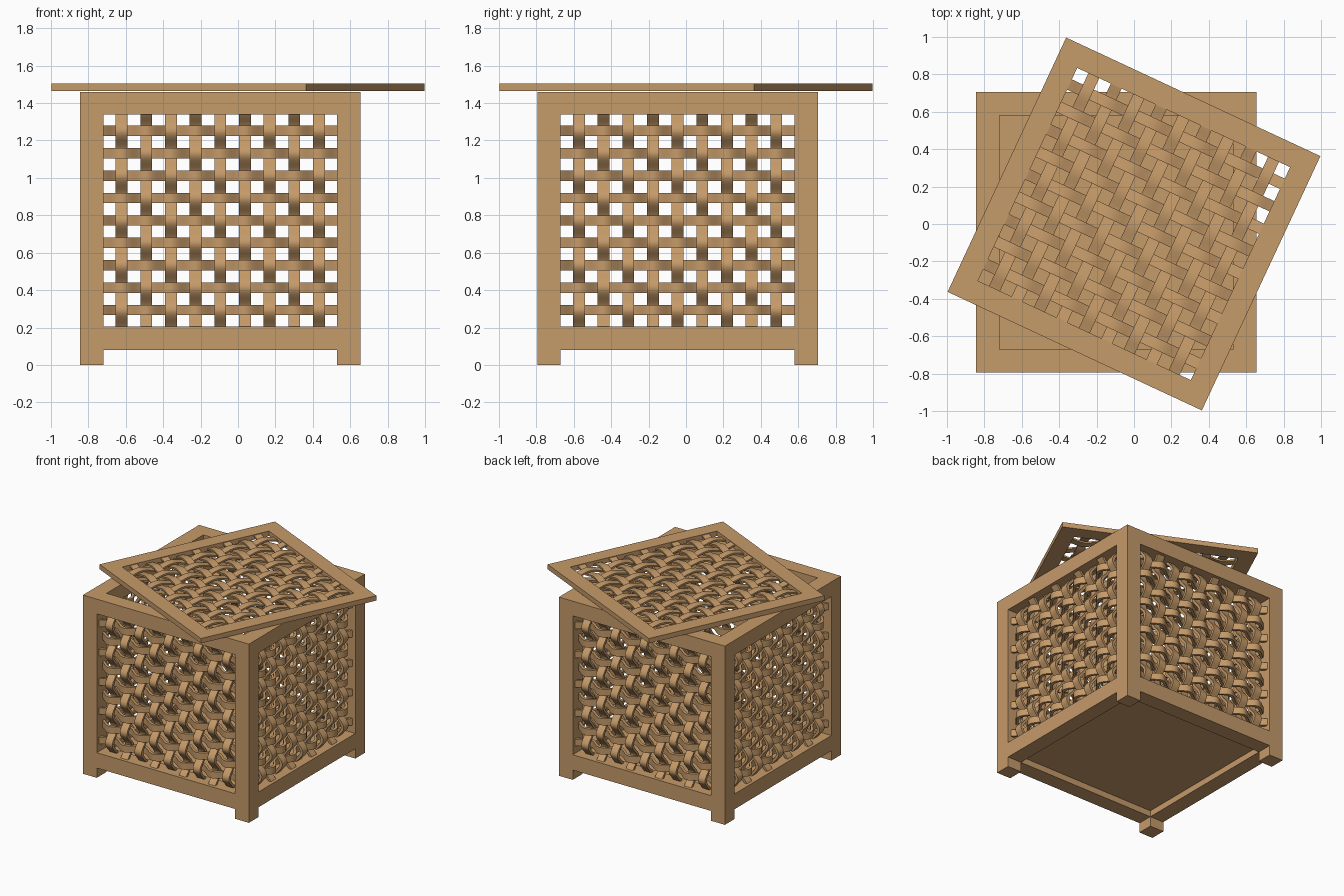
import bpy, bmesh, math
from mathutils import Matrix, Vector

if "Cube" in bpy.data.objects:
    bpy.data.objects.remove(bpy.data.objects["Cube"])

wood = bpy.data.materials.new("light_brown_wood")
wood.diffuse_color = (0.56, 0.325, 0.142, 1)
wood.use_nodes = True
wood.node_tree.nodes["Principled BSDF"].inputs["Base Color"].default_value = wood.diffuse_color

CX, CY = -0.095, -0.045      # basket centre
HALF, T = 0.75, 0.125        # half width, frame thickness
TOP = 1.46


def finish(name, bm, matrix=None, smooth=False):
    bmesh.ops.recalc_face_normals(bm, faces=bm.faces)
    me = bpy.data.meshes.new(name)
    bm.to_mesh(me)
    bm.free()
    if matrix is not None:
        me.transform(matrix)
    me.materials.append(wood)
    ob = bpy.data.objects.new(name, me)
    bpy.context.collection.objects.link(ob)
    if smooth:
        bpy.ops.object.select_all(action='DESELECT')
        ob.select_set(True)
        bpy.context.view_layer.objects.active = ob
        bpy.ops.object.shade_smooth_by_angle(angle=math.radians(35))
    return ob


def box(name, x0, x1, y0, y1, z0, z1, matrix=None):
    bm = bmesh.new()
    bmesh.ops.create_cube(bm, size=1)
    for v in bm.verts:
        v.co = Vector((x0 + (v.co.x + 0.5) * (x1 - x0),
                       y0 + (v.co.y + 0.5) * (y1 - y0),
                       z0 + (v.co.z + 0.5) * (z1 - z0)))
    return finish(name, bm, matrix)


def add_strip(bm, length, width, thick, wave, place):
    # rectangular section swept along a wavy path
    n = 72
    rings = []
    for k in range(n + 1):
        u = -length / 2 + length * k / n
        w = wave(u)
        rings.append([bm.verts.new(place(u, s * width / 2, w + d * thick / 2))
                      for s, d in ((-1, -1), (1, -1), (1, 1), (-1, 1))])
    for a, b in zip(rings, rings[1:]):
        for q in range(4):
            r = (q + 1) % 4
            bm.faces.new((a[q], a[r], b[r], b[q]))
    bm.faces.new(rings[0])
    bm.faces.new(rings[-1][::-1])


def weave(name, w, h, amp, thick, matrix):
    # plain weave of 9 x 9 strips in the local xy plane, z is outward
    su, sv = 0.1055 * w, 0.1055 * h
    bm = bmesh.new()
    for i in range(-4, 5):
        sign = (-1) ** i
        add_strip(bm, w + 0.02, 0.0485 * h, thick,
                  lambda u: -sign * amp * math.cos(math.pi * u / su),
                  lambda u, s, d: (u, i * sv + s, d))
        add_strip(bm, h + 0.02, 0.051 * w, thick,
                  lambda u: sign * amp * math.cos(math.pi * u / sv),
                  lambda u, s, d: (i * su + s, u, d))
    return finish(name, bm, matrix, True)


# four sides: leg, top rail, bottom rail and woven panel, turned about the centre
inner = HALF - T
for k, side in enumerate(("front", "right", "back", "left")):
    turn = Matrix.Translation((CX, CY, 0)) @ Matrix.Rotation(k * math.pi / 2, 4, 'Z')
    box(side + "_leg", inner, HALF, -HALF, -inner, 0, TOP, turn)
    box(side + "_top_rail", -inner, inner, -HALF, -inner, 1.34, TOP, turn)
    box(side + "_bottom_rail", -inner, inner, -HALF, -inner, 0.08, 0.205, turn)
    stand = Matrix.Translation((0, -HALF + T / 2, 0.7725)) @ Matrix.Rotation(math.pi / 2, 4, 'X')
    weave(side + "_woven_panel", 2 * inner, 1.135, 0.035, 0.025, turn @ stand)

# floor panel, set a little above the lower edge of the rails
box("floor_panel", CX - inner, CX + inner, CY - inner, CY + inner, 0.13, 0.16)

# lid, turned on top of the basket
lid = Matrix.Translation((0, 0, 1.485)) @ Matrix.Rotation(math.radians(-25), 4, 'Z')
bm = bmesh.new()
corners = ((-1, -1), (1, -1), (1, 1), (-1, 1))
loops = [[bm.verts.new((r * x, r * y, z)) for x, y in corners]
         for r, z in ((HALF, -0.02), (HALF, 0.02), (0.628, 0.02), (0.628, -0.02))]
for m in range(4):
    a, b = loops[m], loops[(m + 1) % 4]
    for q in range(4):
        r = (q + 1) % 4
        bm.faces.new((a[q], a[r], b[r], b[q]))
finish("lid_frame", bm, lid)
weave("lid_woven_panel", 1.256, 1.256, 0.0125, 0.013, lid)
